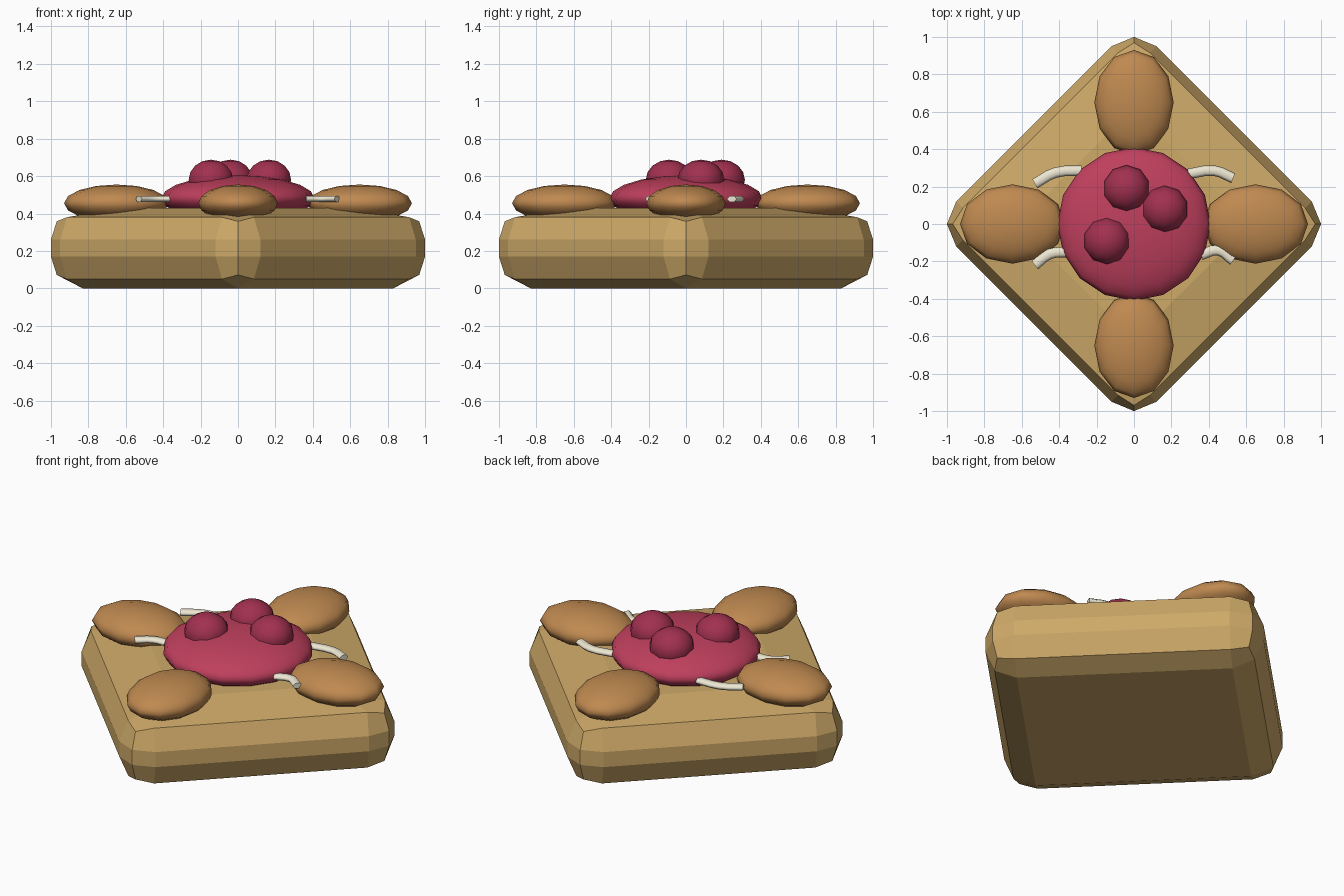
import bpy, bmesh
from math import radians
from mathutils import Matrix

if "Cube" in bpy.data.objects:
    bpy.data.objects.remove(bpy.data.objects["Cube"])


def paint(obj, name, color):
    mat = bpy.data.materials.get(name) or bpy.data.materials.new(name)
    mat.diffuse_color = (*color, 1)
    mat.use_nodes = True
    mat.node_tree.nodes["Principled BSDF"].inputs["Base Color"].default_value = mat.diffuse_color
    obj.data.materials.append(mat)


def blob(name, loc, size, segs, rings, mat, color):
    bpy.ops.mesh.primitive_uv_sphere_add(segments=segs, ring_count=rings, radius=1, location=loc)
    obj = bpy.context.object
    obj.name = name
    obj.scale = size
    bpy.ops.object.shade_smooth()
    paint(obj, mat, color)
    return obj


# diamond-shaped pastry base with rounded edges
H, HALF, BEVEL = 0.43, 0.757, 0.17
bm = bmesh.new()
bmesh.ops.create_cube(bm, size=1)
for v in bm.verts:
    v.co = (v.co.x * 2 * HALF, v.co.y * 2 * HALF, (v.co.z + 0.5) * H)
bmesh.ops.bevel(bm, geom=bm.edges[:], offset=BEVEL, offset_type='OFFSET',
                segments=2, profile=0.5, affect='EDGES')
for v in bm.verts:
    if v.co.z > H - 0.01:      # gently sloping rim on the upper side
        v.co.x *= 0.75
        v.co.y *= 0.75
bmesh.ops.rotate(bm, verts=bm.verts[:], cent=(0, 0, 0), matrix=Matrix.Rotation(radians(45), 3, 'Z'))
mesh = bpy.data.meshes.new("pastry_base")
bm.to_mesh(mesh)
bm.free()
base = bpy.data.objects.new("pastry_base", mesh)
bpy.context.collection.objects.link(base)
paint(base, "crust", (0.62, 0.40, 0.14))

# folded corner lobes
for s, side in ((-1, "a"), (1, "b")):
    blob("lobe_x_" + side, (s * 0.65, 0, 0.455), (0.28, 0.212, 0.1), 12, 8, "baked", (0.52, 0.25, 0.08))
    blob("lobe_y_" + side, (0, s * 0.65, 0.455), (0.212, 0.28, 0.1), 12, 8, "baked", (0.52, 0.25, 0.08))

# jam mound and berries
blob("jam", (0, 0, 0.48), (0.41, 0.41, 0.125), 16, 10, "jam", (0.52, 0.05, 0.11))
for i, (x, y) in enumerate([(-0.04, 0.19), (0.165, 0.08), (-0.145, -0.09)]):
    blob(f"berry_{i}", (x, y, 0.58), (0.125, 0.125, 0.108), 10, 8, "berry", (0.36, 0.03, 0.08))

# icing drizzle strands
strands = [
    [(0.28, 0.265), (0.43, 0.285), (0.53, 0.245)],
    [(-0.28, 0.285), (-0.42, 0.275), (-0.53, 0.215)],
    [(0.36, -0.165), (0.45, -0.14), (0.53, -0.195)],
    [(-0.36, -0.15), (-0.45, -0.16), (-0.53, -0.22)],
]
for i, pts in enumerate(strands):
    cu = bpy.data.curves.new("icing_strand", 'CURVE')
    cu.dimensions = '3D'
    cu.bevel_depth = 0.028
    cu.bevel_resolution = 1
    cu.use_fill_caps = True
    cu.resolution_u = 3
    sp = cu.splines.new('BEZIER')
    sp.bezier_points.add(len(pts) - 1)
    for bp, p in zip(sp.bezier_points, pts):
        bp.co = (*p, 0)
        bp.handle_left_type = bp.handle_right_type = 'AUTO'
    obj = bpy.data.objects.new(f"icing_strand_{i}", cu)
    obj.location.z = 0.478
    obj.scale.z = 0.65
    bpy.context.collection.objects.link(obj)
    paint(obj, "icing", (0.85, 0.80, 0.65))
